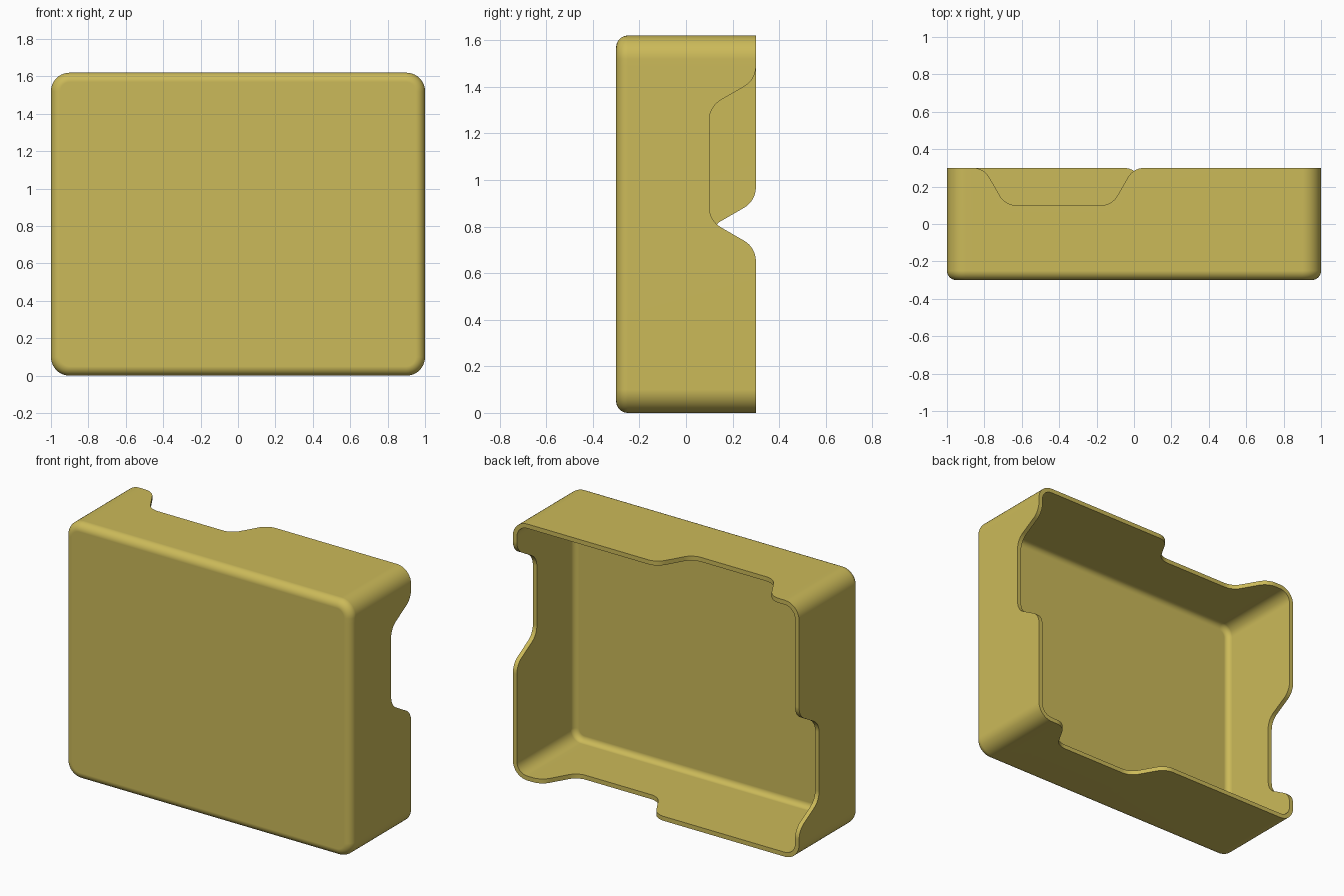
import bpy, bmesh, math
from mathutils import Vector

if "Cube" in bpy.data.objects:
    bpy.data.objects.remove(bpy.data.objects["Cube"])

HX, HZ = 1.0, 0.81          # half width, half height
FRONT, BACK = -0.3, 0.3     # closed face and open rim
WALL, CORNER = 0.028, 0.1   # wall thickness, corner radius
NOTCH_DEPTH, FILLET = 0.2, 0.1
RUN = NOTCH_DEPTH / math.tan(math.radians(60))


def notch(a, b, steps=8):
    """Rim line of one wall: a trapezoid notch from a to b with filleted corners."""
    low = BACK - NOTCH_DEPTH
    tan_len = FILLET * math.tan(math.radians(30))
    half = []
    for i in range(steps + 1):                       # fillet leaving the rim
        t = math.radians(60 * i / steps)
        half.append((-tan_len + FILLET * math.sin(t), BACK - FILLET * (1 - math.cos(t))))
    for i in range(steps, -1, -1):                   # fillet into the notch floor
        t = math.radians(60 * i / steps)
        half.append((RUN + tan_len - FILLET * math.sin(t), low + FILLET * (1 - math.cos(t))))
    return [(a + u, y) for u, y in half] + [(b - u, y) for u, y in reversed(half)]


SIDE_NOTCH = notch(-0.10, 0.62)
LONG_NOTCH = notch(0.003, 0.803)


def outline(inset, steps=10):
    """Rounded rectangle, counterclockwise, as (x, z, rim y)."""
    pts = []
    for k in range(4):
        ang = k * math.pi / 2
        n = Vector((round(math.cos(ang)), round(math.sin(ang))))
        t = Vector((-n.y, n.x))
        hn, ht = (HX, HZ) if k % 2 == 0 else (HZ, HX)
        for u, y in (SIDE_NOTCH if k % 2 == 0 else LONG_NOTCH):
            p = n * (hn - inset) + t * u
            pts.append((p.x, p.y, y))
        c = n * (hn - CORNER) + t * (ht - CORNER)
        for i in range(steps + 1):
            a = ang + math.pi / 2 * i / steps
            r = CORNER - inset
            pts.append((c.x + r * math.cos(a), c.y + r * math.sin(a), BACK))
    return pts


def add_ring(bm, inset, y=None):
    return [bm.verts.new((x, rim if y is None else y, z + HZ)) for x, z, rim in outline(inset)]


def shell_rings(bm, inset, front, radius, steps=8):
    """Rings from the front face, around its rounded edge, to the rim."""
    rings = []
    for i in range(steps + 1):
        a = math.pi / 2 * i / steps
        rings.append(add_ring(bm, inset + radius * (1 - math.sin(a)),
                              front + radius * (1 - math.cos(a))))
    rings.append(add_ring(bm, inset))
    return rings


# Hollow shell: outer skin, notched rim, inner skin
bm = bmesh.new()
outer = shell_rings(bm, 0.0, FRONT, 0.05)
inner = shell_rings(bm, WALL, FRONT + WALL, 0.035)
rings = outer + inner[::-1]
for r0, r1 in zip(rings, rings[1:]):
    for i in range(len(r0)):
        j = (i + 1) % len(r0)
        bm.faces.new((r0[i], r0[j], r1[j], r1[i]))
bm.faces.new(outer[0])
bm.faces.new(inner[0])
bmesh.ops.recalc_face_normals(bm, faces=bm.faces)
mesh = bpy.data.meshes.new("case_shell")
bm.to_mesh(mesh)
bm.free()

shell = bpy.data.objects.new("case_shell", mesh)
bpy.context.collection.objects.link(shell)
mat = bpy.data.materials.new("mustard_yellow")
mat.diffuse_color = (0.60, 0.49, 0.10, 1.0)
mat.use_nodes = True
mat.node_tree.nodes["Principled BSDF"].inputs["Base Color"].default_value = mat.diffuse_color
mesh.materials.append(mat)

# Smooth rounded edges, crisp rim
bpy.context.view_layer.objects.active = shell
shell.select_set(True)
bpy.ops.object.shade_smooth_by_angle(angle=math.radians(30))
weighted = shell.modifiers.new("weighted_normals", 'WEIGHTED_NORMAL')
weighted.keep_sharp = True
